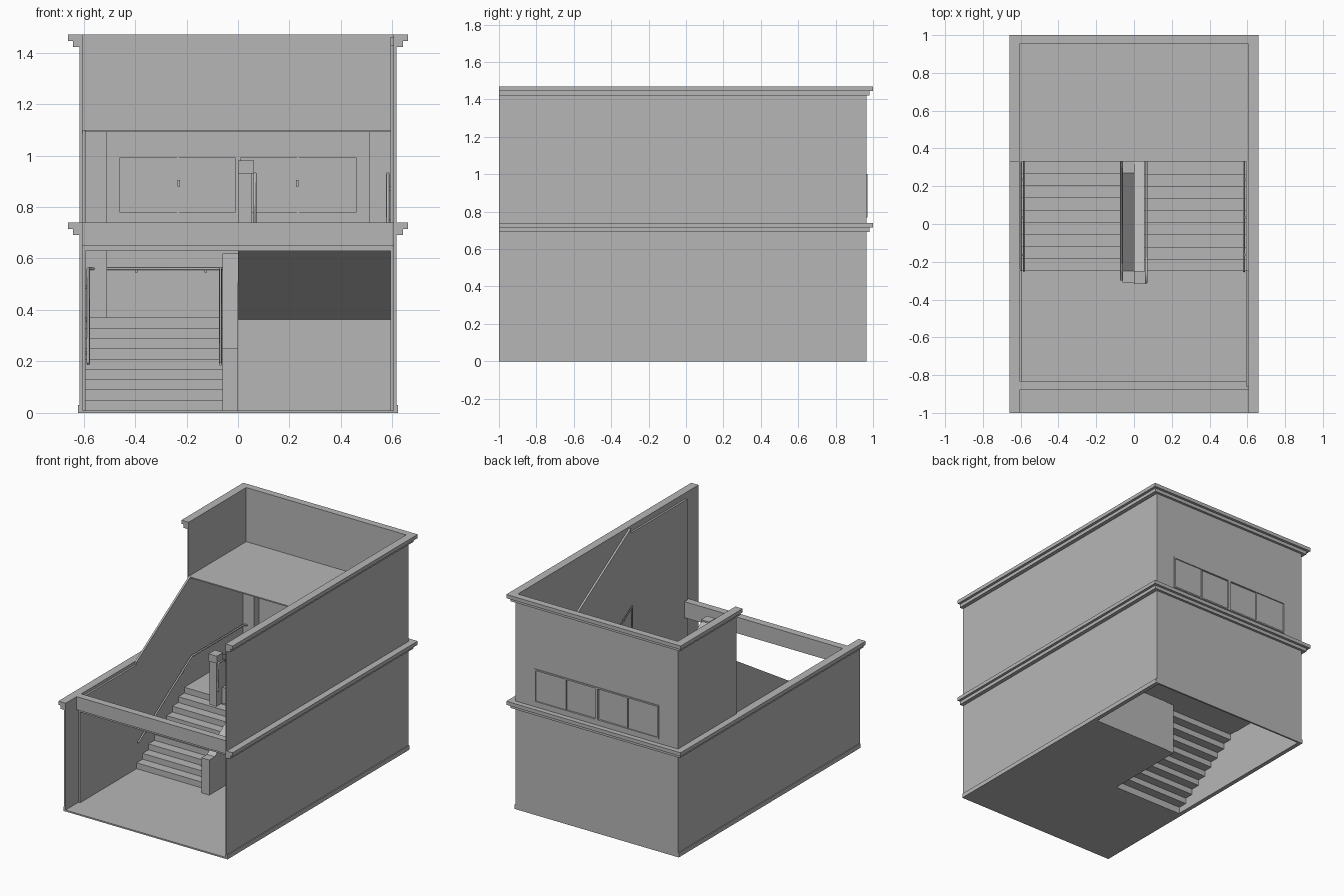
import bpy, bmesh
from mathutils import Vector

if "Cube" in bpy.data.objects:
    bpy.data.objects.remove(bpy.data.objects["Cube"], do_unlink=True)

# One plain plaster colour
GREY = (0.47, 0.47, 0.47, 1)
plaster = bpy.data.materials.new("plaster_grey")
plaster.use_nodes = True
plaster.diffuse_color = GREY
plaster.node_tree.nodes["Principled BSDF"].inputs["Base Color"].default_value = GREY


def prism(name, profile, x0, x1):
    """Extrude a (y, z) profile from x0 to x1."""
    bm = bmesh.new()
    face = bm.faces.new([bm.verts.new((x0, y, z)) for y, z in profile])
    ext = bmesh.ops.extrude_face_region(bm, geom=[face])
    verts = [v for v in ext["geom"] if isinstance(v, bmesh.types.BMVert)]
    bmesh.ops.translate(bm, verts=verts, vec=(x1 - x0, 0, 0))
    bmesh.ops.recalc_face_normals(bm, faces=bm.faces)
    mesh = bpy.data.meshes.new(name)
    bm.to_mesh(mesh)
    bm.free()
    mesh.materials.append(plaster)
    obj = bpy.data.objects.new(name, mesh)
    bpy.context.collection.objects.link(obj)
    return obj


def box(name, x, y, z):
    return prism(name, [(y[0], z[0]), (y[1], z[0]), (y[1], z[1]), (y[0], z[1])], *x)


def rail(name, points):
    """Thin round handrail along a path."""
    curve = bpy.data.curves.new(name, "CURVE")
    curve.dimensions = "3D"
    curve.bevel_depth = 0.006
    curve.bevel_resolution = 1
    curve.use_fill_caps = True
    spline = curve.splines.new("POLY")
    spline.points.add(len(points) - 1)
    for p, co in zip(spline.points, points):
        p.co = (*co, 1)
    curve.materials.append(plaster)
    obj = bpy.data.objects.new(name, curve)
    bpy.context.collection.objects.link(obj)


def side(s, a, b):
    return tuple(sorted((s * a, s * b)))


FRONT, BACK = -1.0, 0.965
IN, OUT = 0.605, 0.615
LOW, TOP = 0.74, 1.47
MID, UPPER = 0.37, 1.1          # landing heights
Y0, Y1 = -0.25, 0.33            # stair run
STEPS = 9
GO = (Y1 - Y0) / STEPS

# Floor: full at the front, only under the second flight further back
box("floor_front", (-OUT, OUT), (FRONT, Y0), (0, 0.01))
box("floor_under_stair", (0, OUT), (Y0, Y1), (0, 0.01))

# Side walls; the right upper wall is only as long as the upper landing
box("left_wall", (IN, OUT), (FRONT, BACK), (0, TOP))
box("right_wall_lower", (-OUT, -IN), (FRONT, BACK), (0, LOW))
box("right_wall_upper", (-OUT, -IN), (Y1, BACK), (LOW, TOP))

# Back wall around the window opening
WZ = (0.77, 1.0)
WX = 0.47
yb = (0.953, BACK)
box("back_wall_lower", (-OUT, OUT), yb, (0, WZ[0]))
box("back_wall_upper", (-OUT, OUT), yb, (WZ[1], TOP))
for s in (-1, 1):
    box("back_wall_pier", side(s, WX, OUT), yb, WZ)

# Windows: two frames, each with a pair of sliding panes
for s in (-1, 1):
    for a in (0, WX - 0.01):
        box("window_jamb", side(s, a, a + 0.01), (0.948, 0.97), WZ)
    for z in (WZ[0], WZ[1] - 0.01):
        box("window_bar", side(s, 0, WX), (0.948, 0.97), (z, z + 0.01))
    box("window_pane_inner", side(s, 0.01, 0.24), (0.954, 0.957), WZ)
    box("window_pane_outer", side(s, 0.23, WX - 0.01), (0.959, 0.963), WZ)
    box("window_stile", side(s, 0.23, 0.238), (0.952, 0.966), WZ)
    box("window_catch", side(s, 0.225, 0.235), (0.94, 0.952), (0.88, 0.905))

# Cornices in two tiers, and the base strip
def band(name, z, reach, right_start, inner=IN):
    box(name + "_left", (inner, reach), (FRONT, BACK), z)
    box(name + "_right", (-reach, -inner), (right_start, BACK), z)
    box(name + "_back", (-reach, reach), (BACK - 0.012, BACK + reach - 0.625), z)

for z, start in ((LOW, FRONT), (TOP, Y1)):
    band("cornice_cap", (z - 0.025, z), 0.66, start)
    band("cornice_under", (z - 0.048, z - 0.025), 0.642, start)
band("base_strip", (0, 0.03), 0.621, FRONT, OUT - 0.005)

# Inner wall linings that follow the stair slopes
LF = -0.86
prism("right_lining", [(LF, 0), (0.953, 0), (0.953, UPPER), (Y1, UPPER),
                       (Y0, LOW), (Y0, 0.72), (LF, 0.72)], -IN, -0.592)
prism("left_lining", [(LF, 0), (0.953, 0), (0.953, UPPER), (Y1, UPPER),
                      (Y0, TOP - 0.01), (Y0, 1.43), (LF, 1.43)], 0.592, IN)

# Front beam
box("front_beam", (-IN, IN), (-0.88, -0.83), (0.65, LOW))
box("front_beam_lip", (-IN, IN), (-0.86, -0.83), (0.63, 0.65))

# Landings, with the wall below the middle one
box("middle_landing", (-IN, IN), (Y1, 0.953), (MID - 0.01, MID))
box("upper_landing", (-IN, IN), (Y1, 0.953), (UPPER - 0.008, UPPER))
box("landing_wall", (0, IN), (Y1 - 0.004, Y1 + 0.004), (0, MID))

# Corner columns behind the landings
for s in (-1, 1):
    box("corner_column", side(s, 0.51, IN), (0.9, 0.955), (MID, UPPER))


def steps(start, go, base, rise):
    pts = []
    for i in range(STEPS):
        y = start + i * go
        pts += [(y, base + i * rise), (y, base + (i + 1) * rise)]
    return pts + [(start + STEPS * go, base + STEPS * rise)]

# First flight: a thin folded sheet, open below
upper = steps(Y0, GO, 0.01, (MID - 0.01) / STEPS)
under = [(y + 0.005, z - 0.006) for y, z in reversed(upper)]
prism("first_flight", upper + under, -0.6, -0.055)

# Second flight: solid with a sloped soffit
slope = (LOW - MID) / (Y1 - Y0)
bend = Y1 - 0.27 / slope
prism("second_flight", steps(Y1, -GO, MID, (LOW - MID) / STEPS) +
      [(Y0, 0.63), (bend, 0.63), (Y1, 0.36)], 0.0, 0.6)

# Parapets between the flights, each ending in a post
prism("first_parapet", [(-0.31, 0), (Y1, 0), (Y1, 0.62), (0.27, 0.62),
                        (Y0, 0.25), (-0.31, 0.25)], -0.06, 0)
prism("second_parapet", [(Y1, 0.36), (Y1, 0.62), (Y0, 0.97), (-0.31, 0.97),
                         (-0.31, 0.63), (bend, 0.63)], 0, 0.055)
box("second_post_cap", (0, 0.062), (-0.318, Y0), (0.93, 0.98))

# Handrails on both sides of each flight and around the middle landing
H = 0.19
rail("right_wall_rail", [(-0.582, Y0, H), (-0.582, Y1, MID + H), (-0.582, 0.89, MID + H),
                         (-0.5, 0.94, MID + H), (0.5, 0.94, MID + H),
                         (0.582, 0.89, MID + H), (0.582, Y1, MID + H),
                         (0.582, Y0, LOW + H), (0.582, Y0, LOW)])
rail("first_parapet_rail", [(-0.068, -0.3, H), (-0.068, Y0, H), (-0.068, Y1, MID + H)])
rail("second_parapet_rail", [(0.066, Y1, MID + H), (0.066, Y0, LOW + H),
                             (0.066, -0.31, LOW + H), (0.066, -0.31, LOW)])

# Rail brackets
for i in range(3):
    y = Y0 + 0.08 + i * 0.2
    for s, base in ((-1, H + slope * (y - Y0)), (1, LOW + H - slope * (y - Y0))):
        box("rail_bracket", side(s, 0.58, 0.595), (y, y + 0.01), (base - 0.015, base))
for x in (-0.4, -0.13, 0.13, 0.4):
    box("back_rail_bracket", (x, x + 0.01), (0.938, 0.955), (MID + H - 0.015, MID + H))
